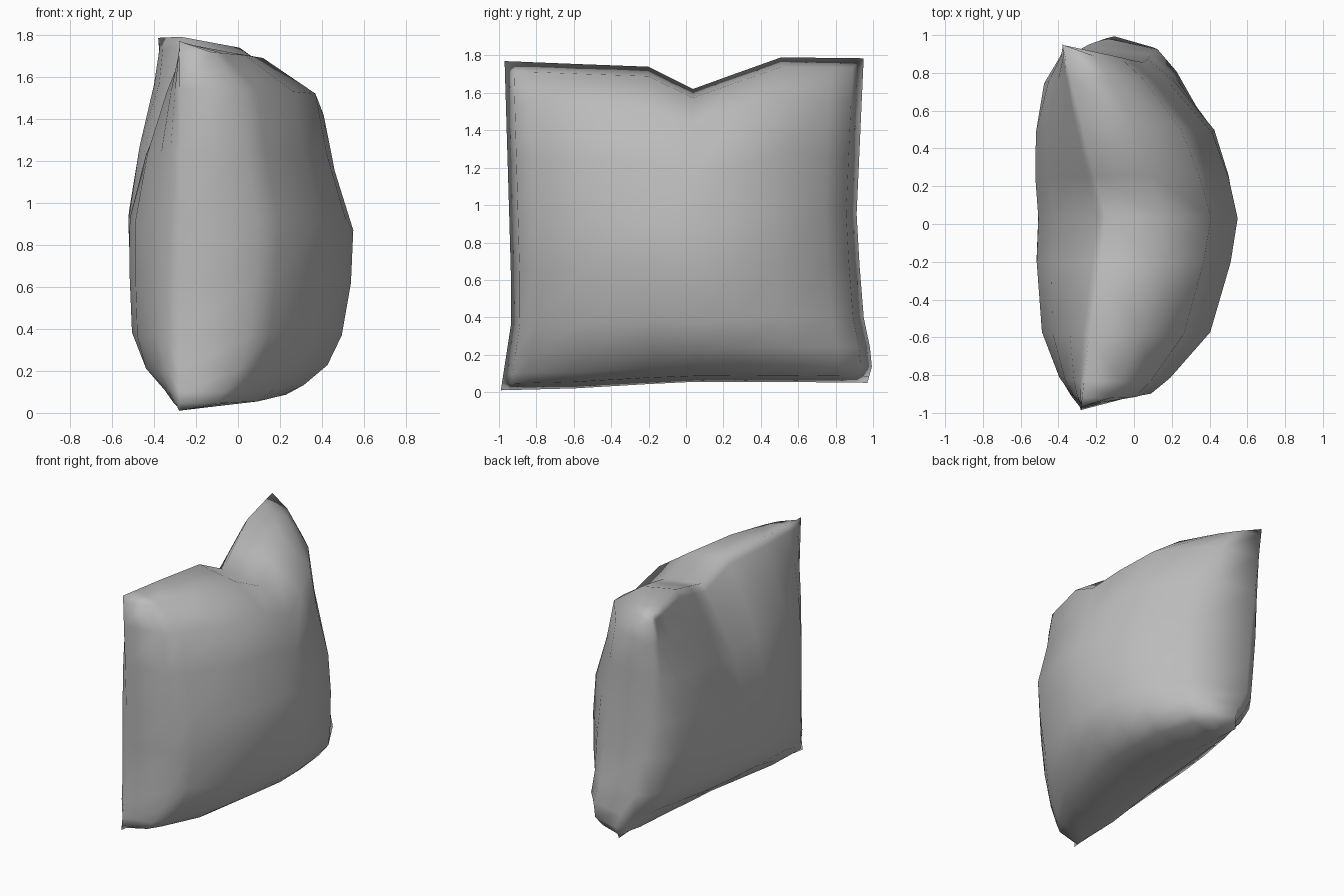
import bpy, bmesh
from mathutils import Vector

cube = bpy.data.objects.get("Cube")
if cube:
    bpy.data.objects.remove(cube, do_unlink=True)

fabric = bpy.data.materials.new("grey fabric")
fabric.use_nodes = True
grey = (0.5, 0.5, 0.5, 1)
fabric.diffuse_color = grey
fabric.node_tree.nodes["Principled BSDF"].inputs["Base Color"].default_value = grey

# Seam around the cushion, one path per side
bottom = [(-.28, -.99, .01), (-.21, -.6, .02), (-.12, 0, .055), (-.1, .5, .055), (-.12, .97, .05)]
top = [(-.28, -.97, 1.77), (-.24, -.6, 1.755), (-.18, -.2, 1.74), (-.15, .04, 1.62),
       (-.27, .5, 1.79), (-.38, .95, 1.785)]
front = [bottom[0], (-.28, -.93, .4), (-.27, -.945, .94), top[0]]
back = [bottom[-1], (-.1, 1, .16), (-.24, .95, .4), (-.31, .91, .9), top[-1]]


def along(path, t, axis):
    """Point on a path at a fraction of its extent on one axis."""
    start, end = path[0][axis], path[-1][axis]
    goal = start + (end - start) * t
    for a, b in zip(path, path[1:]):
        if goal <= b[axis] + 1e-6:
            return Vector(a).lerp(Vector(b), (goal - a[axis]) / (b[axis] - a[axis]))
    return Vector(path[-1])


def seam_patch(s, t):
    """Surface spanned between the four seams."""
    b, c = along(bottom, s, 1), along(top, s, 1)
    f, k = along(front, t, 2), along(back, t, 2)
    corners = (Vector(bottom[0]).lerp(Vector(bottom[-1]), s)
               .lerp(Vector(top[0]).lerp(Vector(top[-1]), s), t))
    return b.lerp(c, t) + f.lerp(k, s) - corners


columns = [0, .025, .07, .2, .4, .525, .64, .77, .91, .97, 1]
rows = [0, .02, .05, .11, .2, .36, .52, .7, .87, .97, 1]
bm = bmesh.new()


def sheet(depth, across, upright, rim):
    """One stuffed face; the lists give its fullness at each column and row."""
    grid = {}
    for i, s in enumerate(columns):
        for j, t in enumerate(rows):
            edge = s in (0, 1) or t in (0, 1)
            if edge and (i, j) in rim:
                grid[i, j] = rim[i, j]
                continue
            p = seam_patch(s, t)
            p.x += depth * across[i] * upright[j]
            grid[i, j] = bm.verts.new(p)
            if edge:
                rim[i, j] = grid[i, j]
    for i in range(len(columns) - 1):
        for j in range(len(rows) - 1):
            bm.faces.new([grid[i, j], grid[i + 1, j], grid[i + 1, j + 1], grid[i, j + 1]])


rim = {}
# Deep left face, shallow right face
sheet(.71, [0, .5, .63, .89, .98, 1, .98, .91, .66, .49, 0],
      [0, .48, .59, .77, .92, .985, 1, .87, .79, .43, 0], rim)
sheet(-.345, [0, .2, .4, .75, .96, 1, .95, .83, .56, .28, 0],
      [0, .38, .55, .87, .97, 1, 1, .77, .4, .12, 0], rim)
bmesh.ops.recalc_face_normals(bm, faces=bm.faces)
for face in bm.faces:
    face.smooth = True
mesh = bpy.data.meshes.new("cushion")
bm.to_mesh(mesh)
bm.free()
mesh.materials.append(fabric)
cushion = bpy.data.objects.new("cushion", mesh)
bpy.context.collection.objects.link(cushion)
